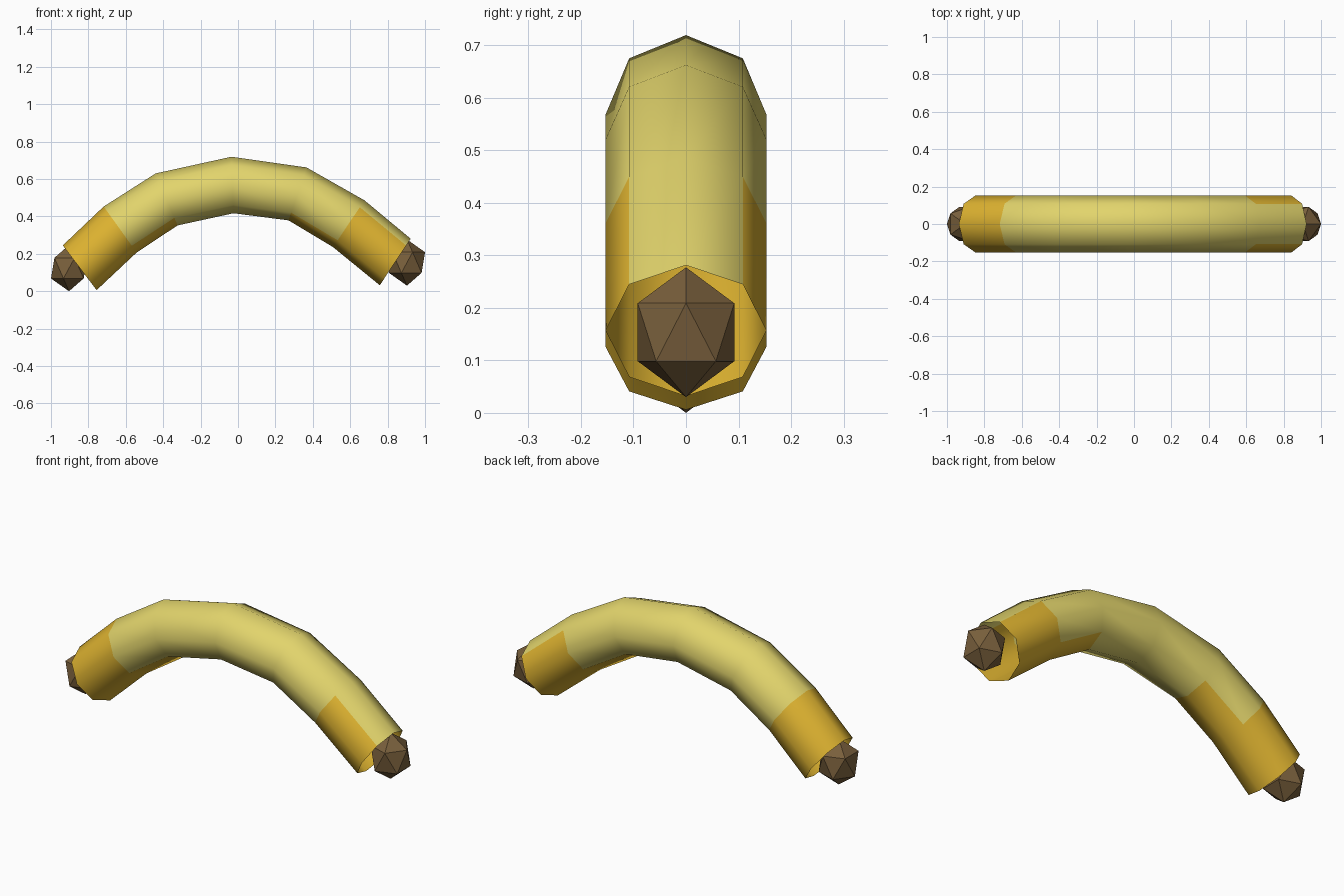
import bpy, bmesh, math
from mathutils import Vector

if "Cube" in bpy.data.objects:
    bpy.data.objects.remove(bpy.data.objects["Cube"])


def material(name, rgb):
    m = bpy.data.materials.new(name)
    m.diffuse_color = (*rgb, 1.0)
    m.use_nodes = True
    m.node_tree.nodes["Principled BSDF"].inputs["Base Color"].default_value = m.diffuse_color
    return m


pale = material("pale_yellow", (0.76, 0.66, 0.15))
amber = material("amber_yellow", (0.73, 0.45, 0.03))
brown = material("brown", (0.19, 0.115, 0.045))


def add_object(name, bm, mats):
    mesh = bpy.data.meshes.new(name)
    bm.to_mesh(mesh)
    bm.free()
    for m in mats:
        mesh.materials.append(m)
    obj = bpy.data.objects.new(name, mesh)
    bpy.context.collection.objects.link(obj)
    return obj


# Curved peel: open octagonal tube, each ring given by its top and bottom (x, z)
SIDES = 8
HALF_WIDTH = 0.153
RINGS = [
    ((-0.937, 0.245), (-0.756, 0.006)),
    ((-0.718, 0.453), (-0.542, 0.207)),
    ((-0.440, 0.630), (-0.323, 0.352)),
    ((-0.035, 0.719), (-0.024, 0.417)),
    ((0.366, 0.662), (0.270, 0.379)),
    ((0.676, 0.486), (0.508, 0.236)),
    ((0.923, 0.281), (0.758, 0.032)),
]
bm = bmesh.new()
loops = []
for top, bottom in RINGS:
    t = Vector((top[0], 0, top[1]))
    b = Vector((bottom[0], 0, bottom[1]))
    centre, up = (t + b) / 2, (t - b) / 2
    side = Vector((0, -HALF_WIDTH, 0))
    angles = [2 * math.pi * k / SIDES for k in range(SIDES)]
    loops.append([bm.verts.new(centre + up * math.cos(a) + side * math.sin(a))
                  for a in angles])

last = len(RINGS) - 2
for i in range(last + 1):
    for k in range(SIDES):
        n = (k + 1) % SIDES
        f = bm.faces.new((loops[i][k], loops[i][n], loops[i + 1][n], loops[i + 1][k]))
        f.smooth = True
        from_top = min(k, SIDES - 1 - k)   # 0 = top strip, 3 = bottom strip
        # Amber tips, with the underside strips reaching one segment further
        ripe = (i == 0 or (i == last and from_top > 0)
                or (i in (1, last - 1) and from_top == 3))
        f.material_index = 1 if ripe else 0
bm.normal_update()
if sum(f.normal.dot(Vector((0, f.calc_center_median().y, 0))) for f in bm.faces) < 0:
    bmesh.ops.reverse_faces(bm, faces=bm.faces[:])
add_object("peel", bm, (pale, amber))

# Brown faceted tips plugged into both ends
for name, x, z in (("left_tip", -0.9034, 0.1235), ("right_tip", 0.9034, 0.1535)):
    bm = bmesh.new()
    bmesh.ops.create_icosphere(bm, subdivisions=1, radius=1.0)
    bmesh.ops.scale(bm, vec=(0.108, 0.108, 0.1235), verts=bm.verts)
    bmesh.ops.translate(bm, vec=(x, 0, z), verts=bm.verts)
    add_object(name, bm, (brown,))
